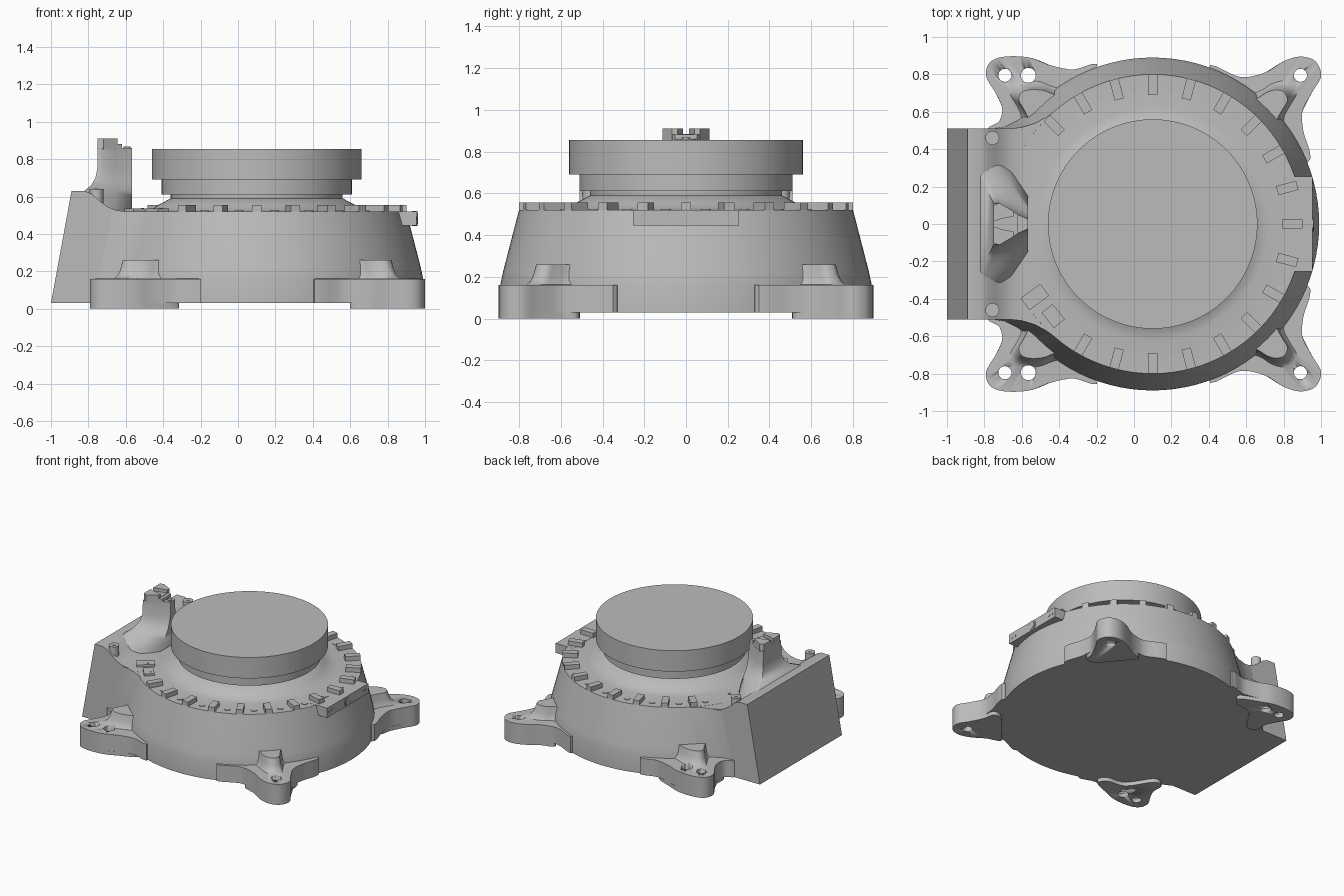
import bpy, bmesh
from math import sin, cos, pi, radians
from mathutils import Matrix, Vector

if "Cube" in bpy.data.objects:
    bpy.data.objects.remove(bpy.data.objects["Cube"])

CX = 0.1       # axis of the round housing
DECK = 0.52    # height of the annular deck

grey = bpy.data.materials.new("cast_grey")
grey.use_nodes = True
grey.diffuse_color = (0.5, 0.5, 0.5, 1)
grey.node_tree.nodes["Principled BSDF"].inputs["Base Color"].default_value = (0.5, 0.5, 0.5, 1)


def finish(name, bm, angle=30):
    bmesh.ops.recalc_face_normals(bm, faces=bm.faces)
    mesh = bpy.data.meshes.new(name)
    bm.to_mesh(mesh)
    bm.free()
    mesh.materials.append(grey)
    ob = bpy.data.objects.new(name, mesh)
    bpy.context.collection.objects.link(ob)
    bpy.ops.object.select_all(action='DESELECT')
    ob.select_set(True)
    bpy.context.view_layer.objects.active = ob
    bpy.ops.object.shade_smooth_by_angle(angle=radians(angle))
    return ob


def loft(name, rings, angle=30):
    """Skin equal-length closed rings and cap both ends."""
    bm = bmesh.new()
    rows = [[bm.verts.new(p) for p in ring] for ring in rings]
    n = len(rows[0])
    for a, b in zip(rows, rows[1:]):
        for i in range(n):
            j = (i + 1) % n
            bm.faces.new((a[i], a[j], b[j], b[i]))
    bm.faces.new(rows[0])
    bm.faces.new(rows[-1])
    return finish(name, bm, angle)


def lathe(name, profile, seg=96):
    return loft(name, [[(CX + r * cos(2 * pi * i / seg), r * sin(2 * pi * i / seg), z)
                        for i in range(seg)] for r, z in profile])


def prism(name, outline, z0, z1):
    return loft(name, [[(x, y, z) for x, y in outline] for z in (z0, z1)])


def box(name, lo, hi, turn=None):
    bm = bmesh.new()
    lo, hi = Vector(lo), Vector(hi)
    bmesh.ops.create_cube(bm, size=1, matrix=Matrix.Translation((lo + hi) / 2)
                          @ Matrix.Diagonal((*(hi - lo), 1)))
    if turn:
        bm.transform(turn)
    return finish(name, bm)


def cyl(name, x, y, z0, z1, r, seg=24):
    return prism(name, [(x + r * cos(2 * pi * i / seg), y + r * sin(2 * pi * i / seg))
                        for i in range(seg)], z0, z1)


def smooth(points, steps=5):
    """Closed Catmull-Rom curve through the points."""
    pts = [Vector(p) for p in points]
    n, out = len(pts), []
    for i in range(n):
        a, b, c, d = (pts[(i + k) % n] for k in (-1, 0, 1, 2))
        for s in range(steps):
            t = s / steps
            out.append(((2 * b) + (c - a) * t + (2 * a - 5 * b + 4 * c - d) * t * t
                        + (3 * b - a - 3 * c + d) * t ** 3) / 2)
    return out


def cut(ob, tools):
    for tool in tools:
        m = ob.modifiers.new("hole", 'BOOLEAN')
        m.operation, m.solver, m.object = 'DIFFERENCE', 'EXACT', tool
        tool.hide_render = True
        tool.hide_set(True)


# Round housing and drum
lathe("housing", [(0.89, 0.03), (0.89, 0.16), (0.875, 0.23), (0.80, DECK), (0.62, DECK),
                  (0.56, 0.53), (0.53, 0.553), (0.45, 0.595), (0.2, 0.596)])
lathe("drum", [(0.46, 0.58), (0.46, 0.61), (0.51, 0.61), (0.51, 0.69), (0.56, 0.69), (0.56, 0.855)])

# Side box with a curved ramp down to the deck
ramp = [(-1, .03), (-.89, .63), (-.82, .63), (-.78, .612), (-.74, .577), (-.70, .547),
        (-.65, .526), (-.59, .519), (-.3, .519), (-.3, .03)]
loft("side_box", [[(x, y, z) for x, z in ramp] for y in (-.51, .51)])

# Curved corners between the box and the housing
low = [(-.76, .509), (-.69, .52), (-.62, .555), (-.55, .61), (-.50, .66), (-.3, .4), (-.74, .4)]
top = [(-.68, .509), (-.60, .517), (-.53, .538), (-.47, .57), (-.42, .605), (-.3, .4), (-.66, .4)]
for s, side in ((1, "back"), (-1, "front")):
    loft("corner_blend_" + side, [[(x, s * y, .03) for x, y in low], [(x, s * y, .16) for x, y in low],
                                  [(x, s * y, .519) for x, y in top]])

# Mounting feet: web, fillet up the housing, and lower pad
right_web = [(.40, .83), (.57, .785), (.70, .81), (.80, .87), (.89, .895), (.97, .87), (1.0, .79),
             (.95, .70), (.90, .60), (.905, .50), (.93, .33), (.65, .40)]
left_web = [(-.20, .83), (-.33, .825), (-.45, .85), (-.56, .89), (-.69, .895), (-.77, .865),
            (-.79, .79), (-.74, .70), (-.705, .62), (-.72, .55), (-.77, .50), (-.5, .42)]
right_pad = [(.60, .77), (.70, .81), (.80, .87), (.89, .895), (.97, .87), (1.0, .79),
             (.95, .70), (.90, .60), (.88, .52), (.80, .53), (.66, .69)]
left_pad = [(-.32, .79), (-.45, .85), (-.56, .89), (-.69, .895), (-.77, .865), (-.79, .79),
            (-.74, .70), (-.705, .62), (-.70, .53), (-.62, .52), (-.50, .69), (-.36, .72)]
feet = (("right_end", right_web, right_pad, (.60, .50), [(.89, .035)]),
        ("left_end", left_web, left_pad, (-.40, .50), [(-.69, .035), (-.565, .04)]))
for s, side in ((1, "back"), (-1, "front")):
    for end, web, pad, anchor, holes in feet:
        line, a = smooth(web), Vector(anchor)
        rings = []
        for z, k in ((.03, 1), (.16, 1), (.162, .67), (.18, .62), (.21, .585), (.26, .55)):
            ring = [a + (p - a) * k for p in line]
            rings.append([(p.x, s * p.y, z) for p in ring])
        foot = loft(f"foot_{end}_{side}", rings, 40)
        base = prism(f"foot_pad_{end}_{side}", [(p.x, s * p.y) for p in smooth(pad)], 0, .031)
        tools = [cyl(f"hole_cutter_{end}_{side}", x, s * .795, -.1, .4, r) for x, r in holes]
        cut(foot, tools)
        cut(base, tools)

# Ring of deck teeth with pins between them
for i in range(-8, 10):
    turn = Matrix.Translation((CX, 0, 0)) @ Matrix.Rotation(radians(15 * i), 4, 'Z')
    box("deck_tooth", (.69, -.025, .5), (.80, .025, .555), turn)
    p = turn @ Vector((.73 * cos(radians(7.5)), .73 * sin(radians(7.5)), 0))
    cyl("deck_pin", p.x, p.y, .5, .524, .024)

# Two low plates with screws
for x, y, ang, length, width in ((-.53, -.39, 36, .13, .08), (-.432, -.492, -51, .105, .075)):
    turn = Matrix.Translation((x, y, 0)) @ Matrix.Rotation(radians(ang), 4, 'Z')
    box("deck_plate", (-length / 2, -width / 2, .5), (length / 2, width / 2, .536), turn)
    cyl("plate_screw", x + .02, y, .53, .539, .008, 12)
cyl("deck_screw", -.55, .245, .5, .526, .011, 12)

# Rim bracket with central ring and screws
box("rim_bracket", (.80, -.255, .445), (.955, .255, .521))


def side_disc(name, y, r, x1):
    ring = [(y + r * cos(2 * pi * i / 24), .482 + r * sin(2 * pi * i / 24)) for i in range(24)]
    loft(name, [[(x, u, v) for u, v in ring] for x in (.93, x1)])


side_disc("bracket_ring", 0, .04, .959)
side_disc("bracket_hub", 0, .03, .963)
for y in (-.225, -.19, .19, .225):
    side_disc("bracket_screw", y, .01, .958)

# Corner posts on the box
for s in (1, -1):
    cyl("corner_post", -.757, s * .46, .5, .64, .037)
    cyl("corner_post_screw", -.757, s * .46, .63, .644, .012, 12)

# Tower flaring into the ramp: height, outer x, outer half width, inner half width
flare = [(.515, -.86, .43, .15), (.56, -.85, .40, .135), (.60, -.84, .33, .105), (.632, -.82, .25, .08),
         (.66, -.785, .18, .06), (.70, -.762, .135, .045), (.75, -.752, .115, .032), (.86, -.75, .11, .026)]
loft("tower", [[(x, -w, z), (x, w, z), (x + .03, w, z), (-.66, .5 * w + .5 * v, z), (-.567, v, z),
                (-.567, -v, z), (-.66, -.5 * w - .5 * v, z), (x + .03, -w, z)]
               for z, x, w, v in flare], 50)

# Stepped tower head with a slotted cap
for s in (1, -1):
    prism("tower_cap", [(-.75, s * .015), (-.75, s * .10), (-.72, s * .112), (-.645, s * .068),
                        (-.645, s * .04), (-.70, s * .03)], .85, .91)
prism("tower_core", [(-.75, -.05), (-.75, .05), (-.645, .06), (-.645, -.06)], .85, .885)
prism("tower_step", [(-.646, -.066), (-.646, .066), (-.62, .052), (-.62, -.052)], .85, .882)
cyl("tower_pin", -.594, 0, .85, .868, .018)
